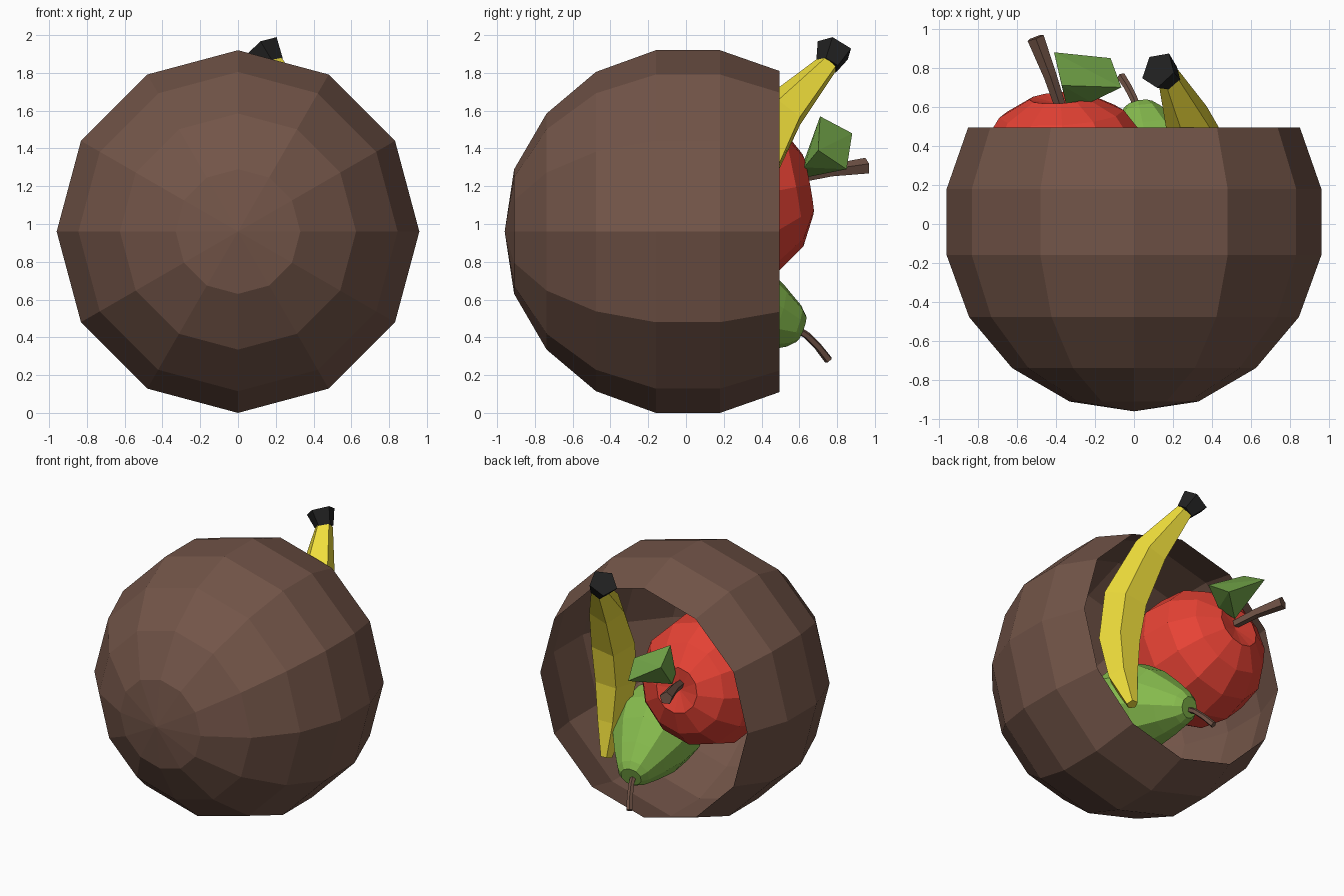
import bpy, bmesh, math
from mathutils import Vector

if "Cube" in bpy.data.objects:
    bpy.data.objects.remove(bpy.data.objects["Cube"])


def make_object(name, bm, colour):
    bmesh.ops.recalc_face_normals(bm, faces=bm.faces[:])
    mesh = bpy.data.meshes.new(name)
    bm.to_mesh(mesh)
    bm.free()
    mat = bpy.data.materials.new(name + "_colour")
    mat.diffuse_color = (*colour, 1)
    mat.use_nodes = True
    mat.node_tree.nodes["Principled BSDF"].inputs["Base Color"].default_value = mat.diffuse_color
    mesh.materials.append(mat)
    ob = bpy.data.objects.new(name, mesh)
    bpy.context.collection.objects.link(ob)
    return ob


def loft(name, path, radii, sides, colour, ref=(0, 0, 1), axis=None, caps=(True, True)):
    """Skin round rings along a path; radius 0 closes to a point."""
    bm = bmesh.new()
    path = [Vector(p) for p in path]
    rings = []
    for i, (p, r) in enumerate(zip(path, radii)):
        d = axis or path[min(i + 1, len(path) - 1)] - path[max(i - 1, 0)]
        d = Vector(d).normalized()
        a = Vector(ref)
        a = (a - d * a.dot(d)).normalized()
        b = d.cross(a)
        angles = [2 * math.pi * k / sides for k in range(sides)]
        rings.append([bm.verts.new(p + (a * math.cos(t) + b * math.sin(t)) * r) for t in angles])
    for low, high in zip(rings, rings[1:]):
        for k in range(sides):
            j = (k + 1) % sides
            bm.faces.new((low[k], low[j], high[j], high[k]))
    for ring, r, cap in ((rings[0], radii[0], caps[0]), (rings[-1], radii[-1], caps[1])):
        if cap and r > 0:
            bm.faces.new(ring)
    bmesh.ops.remove_doubles(bm, verts=bm.verts[:], dist=0.0005)
    return make_object(name, bm, colour)


def lathe(name, centre, axis, profile, sides, colour, caps=(True, True)):
    """Revolve (distance along axis, radius) pairs about an axis."""
    n = Vector(axis).normalized()
    path = [Vector(centre) + n * u for u, r in profile]
    return loft(name, path, [r for u, r in profile], sides, colour, axis=n, caps=caps)


BROWN = (0.17, 0.09, 0.065)
STEM = (0.16, 0.085, 0.06)
RED = (0.80, 0.055, 0.035)
GREEN = (0.24, 0.50, 0.075)
LEAF = (0.18, 0.40, 0.07)
YELLOW = (0.88, 0.74, 0.045)
BLACK = (0.015, 0.015, 0.015)

# Open bowl lying on its side, mouth facing the back
bowl_profile = [(-0.96, 0), (-0.91, 0.33), (-0.738, 0.625), (-0.477, 0.845),
                (-0.16, 0.96), (0.18, 0.96), (0.495, 0.85)]
lathe("bowl", (0, 0, 0.96), (0, 1, 0), bowl_profile, 12, BROWN, (False, False))

# Apple with a small dimple at the stem
apple_profile = [(-0.38, 0), (-0.43, 0.13), (-0.37, 0.28), (-0.21, 0.41), (0, 0.465),
                 (0.2, 0.43), (0.36, 0.32), (0.445, 0.16), (0.41, 0)]
lathe("apple", (-0.35, 0.21, 1.13), (-0.06, 0.97, 0.18), apple_profile, 12, RED)
loft("apple_stem", [(-0.37, 0.58, 1.24), (-0.43, 0.76, 1.28), (-0.505, 0.955, 1.305)],
     [0.03, 0.035, 0.046], 5, STEM)

# Wedge-shaped leaf
bm = bmesh.new()
for p in [(-0.37, 0.71, 1.57), (-0.41, 0.88, 1.48), (-0.12, 0.85, 1.29),
          (-0.065, 0.70, 1.39), (-0.35, 0.62, 1.32), (-0.34, 0.65, 1.25), (-0.22, 0.625, 1.30)]:
    bm.verts.new(p)
bmesh.ops.convex_hull(bm, input=bm.verts[:])
make_object("leaf", bm, LEAF)

# Pear with its neck pointing out of the bowl
pear_profile = [(-0.32, 0), (-0.26, 0.17), (-0.12, 0.28), (0.04, 0.31), (0.2, 0.265),
                (0.36, 0.185), (0.48, 0.115), (0.52, 0.075)]
lathe("pear", (0.127, 0.13, 0.62), (-0.1, 0.47, -0.17), pear_profile, 10, GREEN)
loft("pear_stem", [(0.03, 0.56, 0.46), (0, 0.64, 0.41), (-0.03, 0.70, 0.35), (-0.065, 0.755, 0.28)],
     [0.02, 0.02, 0.021, 0.023], 5, STEM)

# Curved five-sided banana and its black tip
loft("banana", [(0.364, 0.415, 0.43), (0.375, 0.33, 0.67), (0.375, 0.29, 0.96), (0.36, 0.34, 1.27),
                (0.285, 0.52, 1.60), (0.18, 0.755, 1.85)],
     [0.04, 0.105, 0.145, 0.155, 0.125, 0.06], 5, YELLOW, ref=(0, -1, 0))
loft("banana_tip", [(0.185, 0.75, 1.84), (0.125, 0.79, 1.93)], [0.065, 0.10], 5, BLACK, ref=(0, -1, 0.3))
